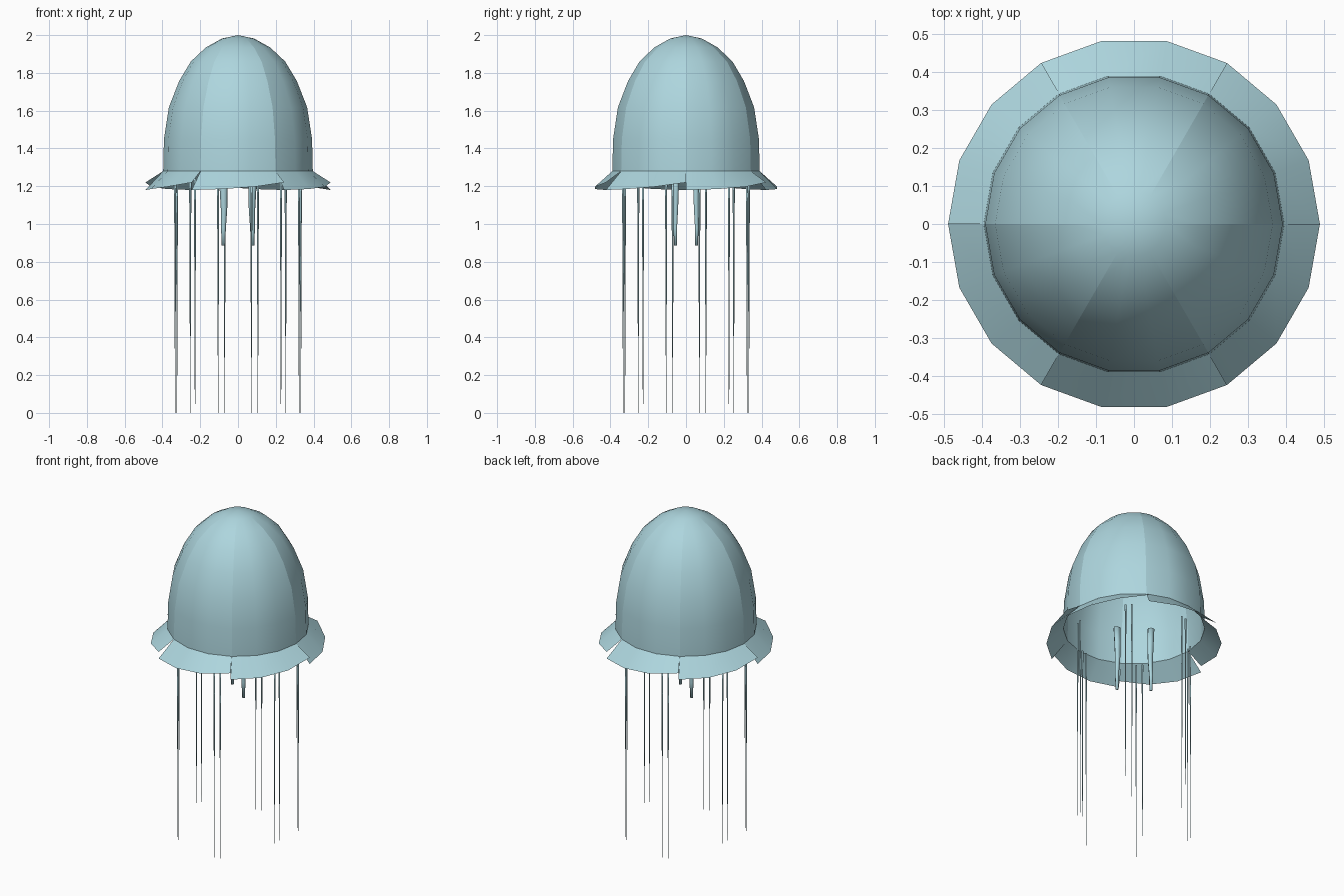
import bpy, bmesh, math

if "Cube" in bpy.data.objects:
    bpy.data.objects.remove(bpy.data.objects["Cube"])

SIDES = 18
mat = bpy.data.materials.new("pale aqua")
mat.diffuse_color = (0.42, 0.67, 0.73, 1)
mat.use_nodes = True
mat.node_tree.nodes["Principled BSDF"].inputs["Base Color"].default_value = mat.diffuse_color


def polar(r, deg, z):
    a = math.radians(deg)
    return (r * math.cos(a), r * math.sin(a), z)


def finish(bm, name):
    for f in bm.faces:
        f.smooth = True
    me = bpy.data.meshes.new(name)
    bm.to_mesh(me)
    bm.free()
    me.materials.append(mat)
    ob = bpy.data.objects.new(name, me)
    bpy.context.collection.objects.link(ob)
    return ob


def tube(name, rings, sides):
    """Tapered closed tube through (x, y, z, rx, ry) rings, listed top to bottom."""
    bm = bmesh.new()
    loops = []
    for x, y, z, rx, ry in rings:
        loops.append([bm.verts.new((x + rx * math.cos(2 * math.pi * i / sides),
                                    y + ry * math.sin(2 * math.pi * i / sides), z))
                      for i in range(sides)])
    for a, b in zip(loops, loops[1:]):
        for i in range(sides):
            j = (i + 1) % sides
            bm.faces.new((a[i], b[i], b[j], a[j]))
    bm.faces.new(loops[0])
    bm.faces.new(loops[-1][::-1])
    return finish(bm, name)


# Bell: open dome, smooth with creases every 60 degrees
profile = [(0.396, 1.28), (0.392, 1.45), (0.366, 1.618), (0.312, 1.756),
           (0.25, 1.86), (0.17, 1.935), (0.085, 1.982)]
bm = bmesh.new()
rings = [[bm.verts.new(polar(r, 20 * i, z)) for i in range(SIDES)] for r, z in profile]
tip = bm.verts.new((0, 0, 2.0))
for a, b in zip(rings, rings[1:]):
    for i in range(SIDES):
        j = (i + 1) % SIDES
        bm.faces.new((a[i], a[j], b[j], b[i]))
for i in range(SIDES):
    bm.faces.new((rings[-1][i], rings[-1][(i + 1) % SIDES], tip))
bm.edges.ensure_lookup_table()
for i in range(0, SIDES, 3):
    for a, b in zip(rings, rings[1:]):
        bm.edges.get((a[i], b[i])).smooth = False
finish(bm, "bell")

# Skirt: six separate flaps with an uneven lower edge
lip = [1.18, 1.185, 1.197, 1.22]
bm = bmesh.new()
for s in range(6):
    top = [bm.verts.new(polar(0.396, 60 * s + 20 * k, 1.28)) for k in range(4)]
    low = [bm.verts.new(polar(0.49, 60 * s + 20 * k, lip[k])) for k in range(4)]
    for k in range(3):
        bm.faces.new((low[k], low[k + 1], top[k + 1], top[k]))
finish(bm, "skirt")

# Two short mouth arms under the bell
for n, s in enumerate((1, -1)):
    tube(f"mouth_arm_{n + 1}", [
        (0.078 * s, -0.055 * s, 1.28, 0.022, 0.019),
        (0.076 * s, -0.053 * s, 1.18, 0.021, 0.017),
        (0.074 * s, -0.054 * s, 1.08, 0.017, 0.014),
        (0.077 * s, -0.057 * s, 0.98, 0.013, 0.011),
        (0.077 * s, -0.055 * s, 0.885, 0.009, 0.009)], 6)

# Twelve hair-thin tentacles, in six pairs
for s in range(6):
    for k, ang in enumerate((42, 48)):
        x, y, _ = polar(0.34, ang + 60 * s, 0)
        tube(f"tentacle_{2 * s + k + 1}", [
            (x, y, z, r, r) for z, r in
            ((1.24, 0.006), (0.8, 0.004), (0.4, 0.0025), (0, 0.001))], 4)
